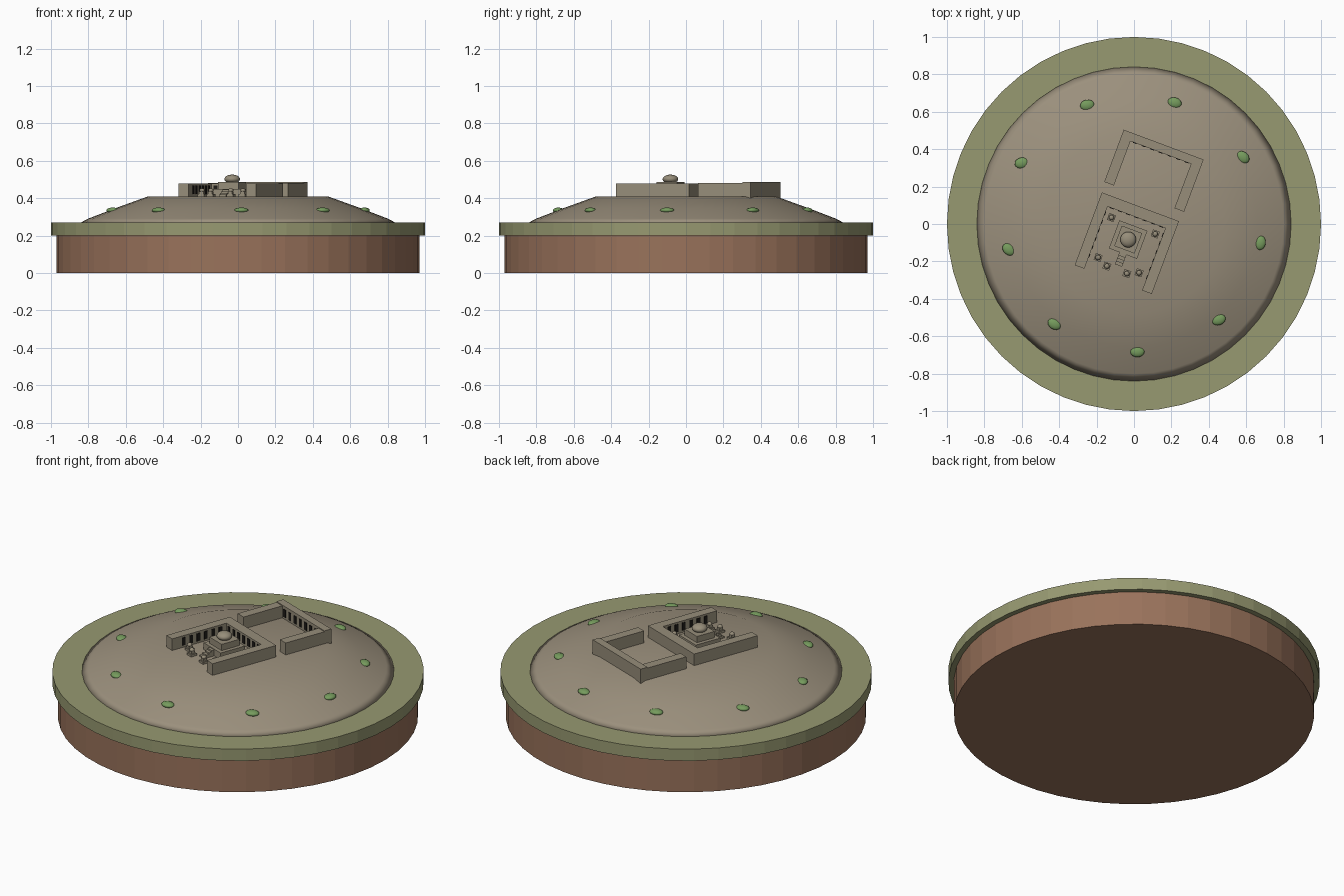
import bpy, bmesh, math
from mathutils import Matrix, Vector

cube = bpy.data.objects.get("Cube")
if cube:
    bpy.data.objects.remove(cube, do_unlink=True)


def material(name, rgb):
    m = bpy.data.materials.new(name)
    m.use_nodes = True
    m.diffuse_color = (*rgb, 1)
    m.node_tree.nodes["Principled BSDF"].inputs["Base Color"].default_value = (*rgb, 1)
    return m


EARTH = material("brown earth", (0.32, 0.17, 0.105))
GRASS = material("olive grass", (0.31, 0.32, 0.165))
SAND = material("sandy ground", (0.33, 0.28, 0.205))
STONE = material("grey stone", (0.31, 0.27, 0.195))
LEAF = material("green leaves", (0.18, 0.33, 0.11))
DARK = material("dark doorway", (0.012, 0.010, 0.008))

GROUND = 0.41                                  # level of the plateau
TURN = Matrix.Rotation(math.radians(-20.5), 4, "Z")
SIDES = 48


def finish(name, bm, mat, smooth=False):
    bmesh.ops.recalc_face_normals(bm, faces=bm.faces)
    for f in bm.faces:
        f.smooth = smooth
    mesh = bpy.data.meshes.new(name)
    bm.to_mesh(mesh)
    bm.free()
    mesh.materials.append(mat)
    ob = bpy.data.objects.new(name, mesh)
    bpy.context.collection.objects.link(ob)
    return ob


def lathe(name, profile, mat, smooth=False):
    bm = bmesh.new()
    verts = [bm.verts.new((r, 0, z)) for r, z in profile]
    edges = [bm.edges.new(p) for p in zip(verts, verts[1:])]
    bmesh.ops.spin(bm, geom=verts + edges, cent=(0, 0, 0), axis=(0, 0, 1),
                   angle=math.tau, steps=SIDES)
    bmesh.ops.remove_doubles(bm, verts=bm.verts, dist=1e-5)
    return finish(name, bm, mat, smooth)


def add_box(bm, u0, u1, v0, v1, z0, z1):
    size = Matrix.Diagonal((u1 - u0, v1 - v0, z1 - z0, 1))
    place = Matrix.Translation(((u0 + u1) / 2, (v0 + v1) / 2, (z0 + z1) / 2))
    bmesh.ops.create_cube(bm, size=1, matrix=place @ size)


def boxes(name, items, mat=STONE):
    bm = bmesh.new()
    for b in items:
        add_box(bm, *b)
    ob = finish(name, bm, mat)
    ob.matrix_world = TURN
    return ob


def ball(name, centre, radii, mat, turn, segments=16, rings=10):
    bm = bmesh.new()
    bmesh.ops.create_uvsphere(bm, u_segments=segments, v_segments=rings, radius=1)
    bmesh.ops.scale(bm, vec=Vector(radii), verts=bm.verts)
    ob = finish(name, bm, mat, True)
    ob.matrix_world = turn @ Matrix.Translation(centre)
    return ob


# Round base, grass rim and smooth mound
lathe("earth_base", [(0, 0), (0.97, 0), (0.97, 0.2), (0, 0.2)], EARTH)
lathe("grass_rim", [(0, 0.2), (1, 0.2), (1, 0.27), (0, 0.27)], GRASS)
lathe("mound", [(0, 0.265), (0.85, 0.265), (0.8, 0.291), (0.66, 0.345),
                (0.48, GROUND), (0, GROUND)], SAND, True)

# Ring of shrubs around the slope
tilts = [80, -40, -15, 10, 10, -40, -30, 0, 20]
for i, tilt in enumerate(tilts):
    a = math.radians(-8.5 + 40 * i)
    spot = Matrix.Translation((0.683 * math.cos(a), 0.683 * math.sin(a), 0.335))
    ball(f"shrub_{i + 1}", (0, 0, 0), (0.038, 0.029, 0.015), LEAF,
         spot @ Matrix.Rotation(math.radians(tilt), 4, "Z"))


# Two courts, each with three wings open to the front
def court(name, half, front, back, thick, wing_top, back_top):
    inner = half - 0.055
    boxes(name + "_back_wing", [(-half, half, back - thick, back, GROUND - 0.01, back_top)])
    boxes(name + "_side_wings", [
        (s - 0.0275, s + 0.0275, front, back - thick, GROUND - 0.01, wing_top)
        for s in (-half + 0.0275, half - 0.0275)])
    return inner, back - thick


def back_doors(name, inner, v, count):
    step = 2 * inner / count
    boxes(name, [(u - 0.011, u + 0.011, v - 0.003, v + 0.002, GROUND + 0.012, GROUND + 0.058)
                 for u in (-inner + step * (i + 0.5) for i in range(count))], DARK)


inner, v = court("rear_court", 0.228, 0.155, 0.453, 0.045, 0.481, 0.486)
back_doors("rear_court_doors", inner, v, 7)

inner, v = court("front_court", 0.22, -0.317, 0.098, 0.06, 0.479, 0.479)
back_doors("front_court_doors", inner, v, 7)
boxes("front_court_side_doors", [
    (s * inner - 0.003, s * inner + 0.003, w - 0.011, w + 0.011,
     GROUND + 0.012, GROUND + 0.058)
    for s in (-1, 1) for w in (v - 0.04 - 0.048 * i for i in range(6))], DARK)

# Stepped central shrine with a dome and front stairs
C = -0.089
boxes("shrine_platform", [
    (-h, h, C - h, C + h, GROUND - 0.01, top) for h, top in ((0.08, 0.45), (0.058, 0.487))])
ball("shrine_dome", (0, C, 0.502), (0.042, 0.042, 0.024), STONE, TURN, 24, 12)
boxes("shrine_stairs", [
    (-0.02, 0.02, C - 0.08 - 0.017 * (4 - i), C - 0.08, GROUND - 0.01, GROUND + 0.009 * (i + 1))
    for i in range(4)])

# Small domed shrines placed in mirrored pairs
for u, w in ((0.117, -0.235), (0.057, -0.262), (0.125, -0.01)):
    for side, s in (("left", 1), ("right", -1)):
        tag = f"{side}_small_shrine_{round(u * 1000)}"
        x = s * u
        boxes(tag + "_base", [(x - h, x + h, w - h, w + h, GROUND - 0.01, top)
                              for h, top in ((0.019, 0.423), (0.012, 0.437))])
        ball(tag + "_dome", (x, w, 0.442), (0.014, 0.014, 0.011), STONE, TURN, 12, 8)
